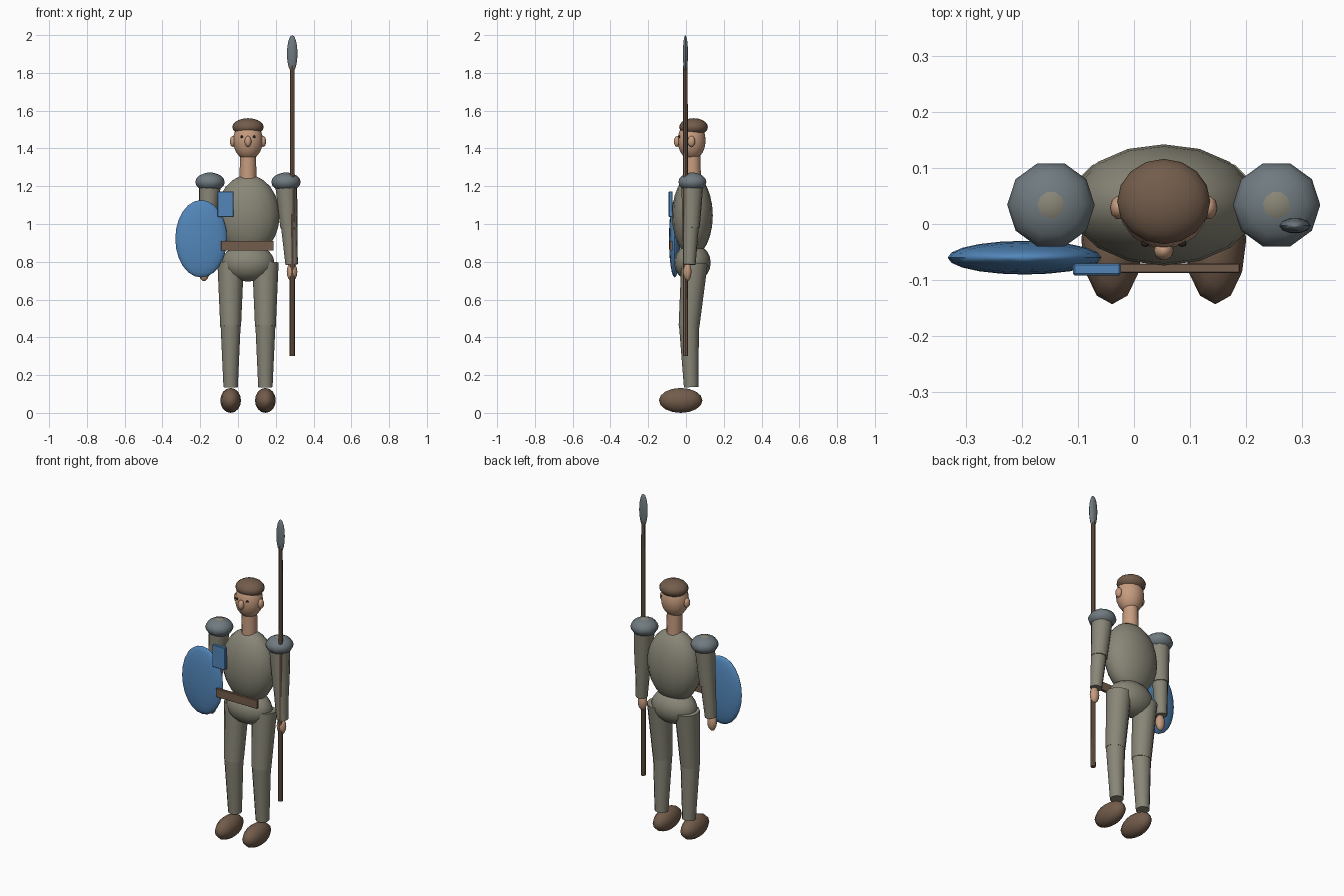
import bpy, bmesh, math
from mathutils import Vector, Matrix

cube = bpy.data.objects.get("Cube")
if cube:
    bpy.data.objects.remove(cube, do_unlink=True)

MID = 0.053   # body centre line in x
BACK = 0.034  # body centre in y


def material(name, rgb):
    m = bpy.data.materials.new(name)
    m.use_nodes = True
    m.diffuse_color = (*rgb, 1)
    m.node_tree.nodes["Principled BSDF"].inputs["Base Color"].default_value = (*rgb, 1)
    return m


cloth = material("olive_cloth", (0.25, 0.24, 0.185))
skin = material("skin", (0.56, 0.33, 0.21))
leather = material("brown_leather", (0.17, 0.107, 0.07))
blue = material("blue_paint", (0.085, 0.24, 0.49))
steel = material("steel", (0.16, 0.195, 0.215))
dark = material("dark_eye", (0.02, 0.015, 0.012))


def finish(name, bm, mat, angle=40):
    me = bpy.data.meshes.new(name)
    bmesh.ops.recalc_face_normals(bm, faces=bm.faces)
    bm.to_mesh(me)
    bm.free()
    me.materials.append(mat)
    ob = bpy.data.objects.new(name, me)
    bpy.context.collection.objects.link(ob)
    bpy.ops.object.select_all(action="DESELECT")
    ob.select_set(True)
    bpy.context.view_layer.objects.active = ob
    bpy.ops.object.shade_smooth_by_angle(angle=math.radians(angle))
    return ob


def ellipsoid(name, centre, radii, mat, segs=16, rings=10):
    bm = bmesh.new()
    bmesh.ops.create_uvsphere(bm, u_segments=segs, v_segments=rings, radius=1)
    bm.transform(Matrix.Translation(centre) @ Matrix.Diagonal((*radii, 1))
                 @ Matrix.Rotation(math.pi / 2, 4, "Z"))
    return finish(name, bm, mat, 60)


def limb(name, low, high, r_low, r_high, mat, segs=12):
    """Tapered cylinder between two points."""
    a, b = Vector(low), Vector(high)
    bm = bmesh.new()
    bmesh.ops.create_cone(bm, cap_ends=True, segments=segs, radius1=r_low,
                          radius2=r_high, depth=(b - a).length)
    turn = (b - a).to_track_quat("Z", "Y").to_matrix().to_4x4()
    bm.transform(Matrix.Translation((a + b) / 2) @ turn)
    return finish(name, bm, mat)


def box(name, centre, size, mat, bevel=0.003):
    bm = bmesh.new()
    bmesh.ops.create_cube(bm, size=1)
    bm.transform(Matrix.Translation(centre) @ Matrix.Diagonal((*size, 1)))
    bmesh.ops.bevel(bm, geom=bm.edges[:], offset=bevel, segments=1, affect="EDGES")
    return finish(name, bm, mat, 30)


# Trunk
ellipsoid("torso", (MID, BACK, 1.045), (0.167, 0.108, 0.215), cloth, 16, 12)
ellipsoid("pelvis", (MID, BACK, 0.795), (0.14, 0.097, 0.1), cloth)
box("belt", (0.05, -0.079, 0.885), (0.278, 0.017, 0.052), leather, 0.002)
box("chest_plate", (-0.066, -0.081, 1.105), (0.085, 0.021, 0.135), blue)

# Head
limb("neck", (MID, BACK, 1.24), (MID, BACK, 1.38), 0.045, 0.042, skin)
ellipsoid("head", (MID, 0.03, 1.442), (0.079, 0.074, 0.103), skin)
ellipsoid("hair", (MID, 0.04, 1.513), (0.083, 0.076, 0.047), leather)
ellipsoid("nose", (MID, -0.047, 1.437), (0.018, 0.018, 0.029), skin, 10, 8)

# Paired parts, mirrored about the centre line
for side, s in (("left", 1), ("right", -1)):
    def at(x, y, z):
        return (MID + s * x, y, z)

    ellipsoid(side + "_ear", at(0.08, 0.029, 1.437), (0.016, 0.021, 0.029), skin, 10, 8)
    ellipsoid(side + "_eye", at(0.033, -0.035, 1.462), (0.008, 0.006, 0.006), dark, 8, 6)

    # Arm
    ellipsoid(side + "_shoulder", at(0.201, BACK, 1.222), (0.058, 0.058, 0.052), cloth, 10, 8)
    ellipsoid(side + "_shoulder_pad", at(0.201, BACK, 1.222), (0.078, 0.078, 0.05), steel, 10, 8)
    limb(side + "_upper_arm", at(0.217, 0.027, 0.98), at(0.201, BACK, 1.22),
         0.046, 0.059, cloth)
    limb(side + "_forearm", at(0.231, 0.018, 0.785), at(0.217, 0.025, 1.0),
         0.033, 0.044, cloth)
    ellipsoid(side + "_hand", at(0.233, 0.007, 0.747), (0.028, 0.023, 0.05), skin, 10, 8)

    # Leg
    limb(side + "_thigh", at(0.092, 0.016, 0.458), at(0.092, 0.045, 0.795),
         0.055, 0.07, cloth)
    limb(side + "_shin", at(0.092, 0.027, 0.136), at(0.092, 0.016, 0.465),
         0.038, 0.053, cloth)
    ellipsoid(side + "_foot", at(0.092, -0.028, 0.066), (0.055, 0.115, 0.066), leather, 12, 8)

# Shield and spear
ellipsoid("shield", (-0.195, -0.06, 0.922), (0.137, 0.03, 0.205), blue, 20, 12)
limb("spear_shaft", (0.287, -0.003, 0.3), (0.287, -0.003, 1.84), 0.014, 0.012, leather, 8)
ellipsoid("spear_head", (0.287, -0.003, 1.902), (0.028, 0.014, 0.098), steel, 10, 8)
